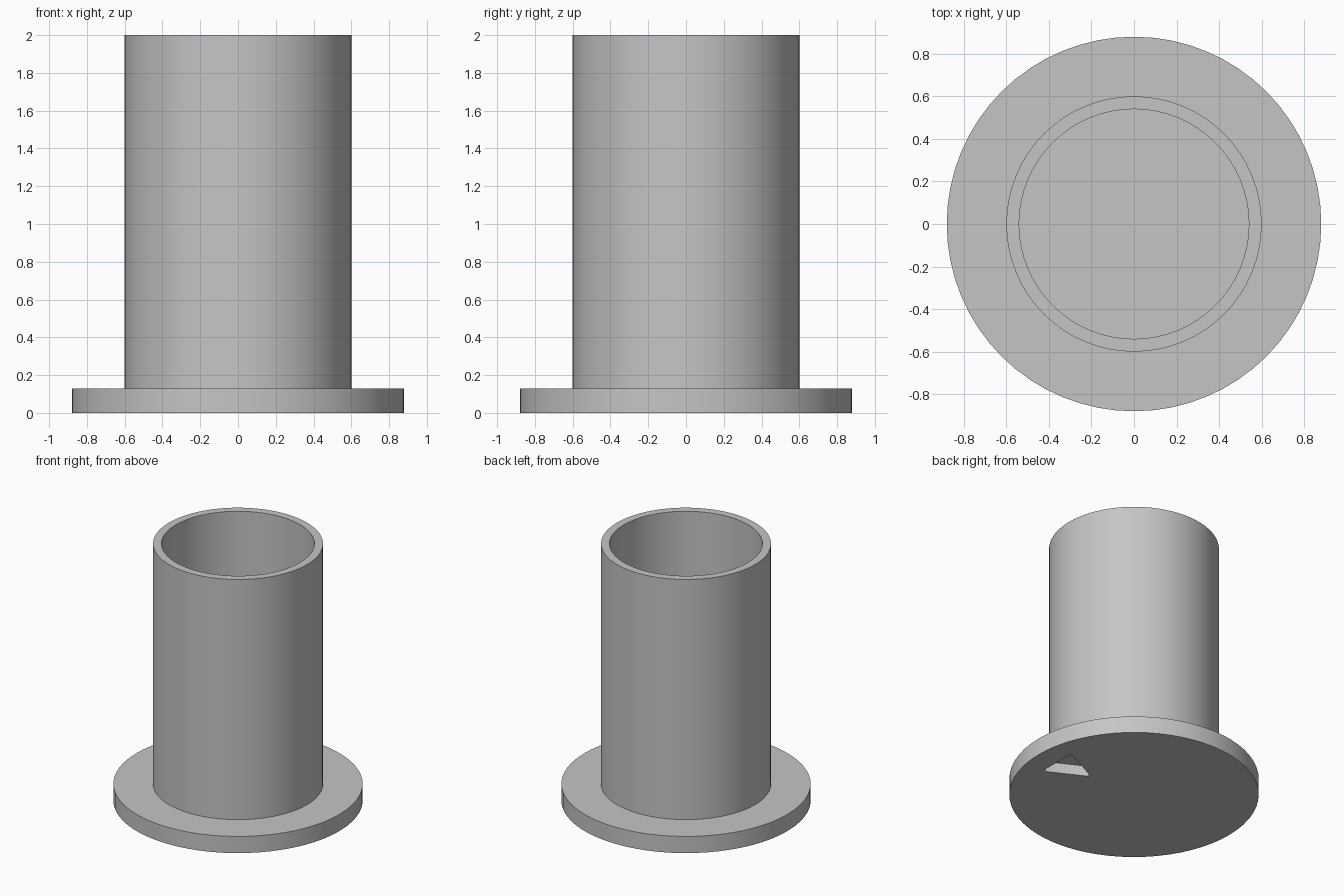
import bpy, bmesh, math
from mathutils import Matrix, Vector

SEGMENTS = 64
FLANGE_TOP = 0.13
POCKET_DEPTH = 0.08

cube = bpy.data.objects.get("Cube")
if cube:
    bpy.data.objects.remove(cube, do_unlink=True)

grey = bpy.data.materials.new("plain grey")
grey.use_nodes = True
grey.diffuse_color = (0.56, 0.56, 0.56, 1)
grey.node_tree.nodes["Principled BSDF"].inputs["Base Color"].default_value = grey.diffuse_color


def make_object(name, bm):
    bmesh.ops.recalc_face_normals(bm, faces=bm.faces[:])
    mesh = bpy.data.meshes.new(name)
    bm.to_mesh(mesh)
    bm.free()
    mesh.materials.append(grey)
    obj = bpy.data.objects.new(name, mesh)
    bpy.context.collection.objects.link(obj)
    return obj


def smooth(obj):
    bpy.ops.object.select_all(action="DESELECT")
    obj.select_set(True)
    bpy.context.view_layer.objects.active = obj
    bpy.ops.object.shade_smooth_by_angle(angle=math.radians(30))


# Round base flange
bm = bmesh.new()
bmesh.ops.create_cone(bm, cap_ends=True, segments=SEGMENTS, radius1=0.88, radius2=0.88,
                      depth=FLANGE_TOP, matrix=Matrix.Translation((0, 0, FLANGE_TOP / 2)))
flange = make_object("base_flange", bm)

# Rounded triangular pocket under the flange, pointing to the centre
bm = bmesh.new()
corners = [bm.verts.new((x, y, -0.1)) for x, y in ((0.4, 0), (0.71, -0.16), (0.71, 0.16))]
bm.faces.new(corners)
bmesh.ops.bevel(bm, geom=corners, offset=0.03, segments=4, profile=0.5, affect="VERTICES")
solid = bmesh.ops.extrude_face_region(bm, geom=bm.faces[:])
top = [v for v in solid["geom"] if isinstance(v, bmesh.types.BMVert)]
bmesh.ops.translate(bm, verts=top, vec=Vector((0, 0, 0.1 + POCKET_DEPTH)))
cutter = make_object("pocket_cutter", bm)
cutter.hide_render = True

cut = flange.modifiers.new("pocket", "BOOLEAN")
cut.operation = "DIFFERENCE"
cut.solver = "EXACT"
cut.object = cutter
bpy.context.view_layer.objects.active = flange
bpy.ops.object.modifier_apply(modifier=cut.name)
bpy.data.objects.remove(cutter, do_unlink=True)
smooth(flange)

# Hollow tube: wall profile spun around the upright axis
bm = bmesh.new()
wall = [bm.verts.new(p) for p in ((0.6, 0, FLANGE_TOP), (0.6, 0, 2), (0.54, 0, 2), (0.54, 0, FLANGE_TOP))]
edges = [bm.edges.new(pair) for pair in zip(wall, wall[1:])]
bmesh.ops.spin(bm, geom=wall + edges, cent=(0, 0, 0), axis=(0, 0, 1),
               angle=math.tau, steps=SEGMENTS, use_merge=True)
bmesh.ops.remove_doubles(bm, verts=bm.verts[:], dist=0.0001)
# An open wall needs its facing checked against the outer side
bmesh.ops.recalc_face_normals(bm, faces=bm.faces[:])
tube = make_object("tube", bm)
if any(p.normal.z < -0.5 for p in tube.data.polygons):
    tube.data.flip_normals()
smooth(tube)
